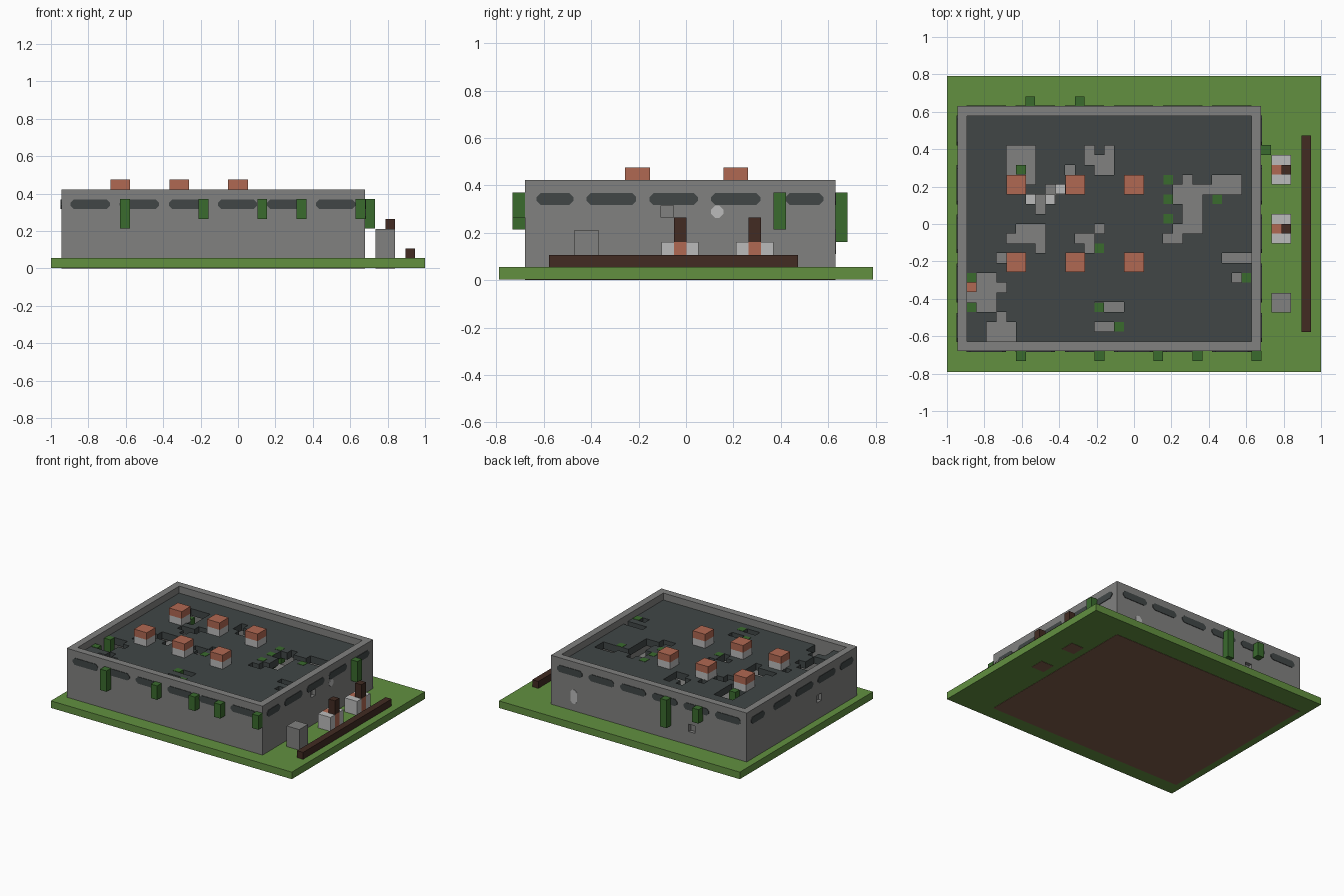
import bpy
import bmesh
from mathutils import Matrix, Vector

if "Cube" in bpy.data.objects:
    bpy.data.objects.remove(bpy.data.objects["Cube"])


def material(name, r, g, b):
    m = bpy.data.materials.new(name)
    m.use_nodes = True
    m.diffuse_color = (r, g, b, 1)
    m.node_tree.nodes["Principled BSDF"].inputs["Base Color"].default_value = (r, g, b, 1)
    return m


STONE = material("grey_stone", .22, .22, .215)
PALE = material("pale_stone", .5, .5, .5)
SLATE = material("dark_slate", .052, .062, .062)
GRASS = material("grass_green", .122, .279, .051)
VINE = material("vine_green", .042, .147, .027)
CLAY = material("terracotta", .434, .138, .084)
WOOD = material("dark_wood", .054, .024, .016)
DIRT = material("dirt_brown", .22, .11, .068)

C = .0525                       # building block size
BASE = .055                     # top of the lawn
X0, X1, Y0, Y1 = -.945, .68, -.68, .63   # outside of the walls
TOP, ROOF = .422, .37


def finish(name, bm, mat):
    me = bpy.data.meshes.new(name)
    bm.to_mesh(me)
    bm.free()
    me.materials.append(mat)
    ob = bpy.data.objects.new(name, me)
    bpy.context.collection.objects.link(ob)
    return ob


def boxes(name, mat, spans):
    """Boxes, each given as (x0, x1, y0, y1, z0, z1)."""
    bm = bmesh.new()
    for x0, x1, y0, y1, z0, z1 in spans:
        size = Matrix.Diagonal((x1 - x0, y1 - y0, z1 - z0, 1))
        centre = Matrix.Translation(((x0 + x1) / 2, (y0 + y1) / 2, (z0 + z1) / 2))
        bmesh.ops.create_cube(bm, size=1, matrix=centre @ size)
    return finish(name, bm, mat)


def block(x, y, z0, z1, size=C):
    h = size / 2
    return (x - h, x + h, y - h, y + h, z0, z1)


def plates(name, mat, side, spans):
    """Thin chamfered plates on a wall, each given as (start, end, z0, z1)."""
    bm = bmesh.new()
    cut, thick = .018, .004
    for a, b, low, high in spans:
        outline = [(a + cut, low), (b - cut, low), (b, low + cut), (b, high - cut),
                   (b - cut, high), (a + cut, high), (a, high - cut), (a, low + cut)]
        if side in "front back":
            y, out = (Y0, -thick) if side == "front" else (Y1, thick)
            points, push = [(u, y, z) for u, z in outline], Vector((0, out, 0))
        else:
            x, out = (X0, -thick) if side == "right" else (X1, thick)
            points, push = [(x, u, z) for u, z in outline], Vector((out, 0, 0))
        face = bm.faces.new([bm.verts.new(p) for p in points])
        new = bmesh.ops.extrude_face_region(bm, geom=[face], use_keep_orig=True)["geom"]
        bmesh.ops.translate(bm, vec=push, verts=[v for v in new if isinstance(v, bmesh.types.BMVert)])
    bmesh.ops.recalc_face_normals(bm, faces=bm.faces)
    return finish(name, bm, mat)


# Lawn, with dirt showing underneath
boxes("lawn", GRASS, [(-1, 1, -.79, .79, .002, BASE)])
boxes("dirt_underside", DIRT, [(X0, X1, Y0, Y1, 0, .003)] +
      [(.735, .84, y - C, y + C, 0, .003) for y in (-.03, .29)])

# Walls: a hollow ring with a few broken-out blocks
walls = boxes("walls", STONE, [(X0, X1, Y0, Y1, BASE, TOP)])
cutter = boxes("wall_cutter", STONE, [
    (X0 + C, X1 - C, Y0 + C, Y1 - C, 0, 1),
    block(X1, -.08, .265, .315), block(-.49, Y1, .155, .21),
    block(X0, -.23, .18, .235)])
for name in ("outer",):
    mod = walls.modifiers.new(name, "BOOLEAN")
    mod.object = cutter
    mod.operation = "DIFFERENCE"
    mod.solver = "EXACT"
bpy.context.view_layer.objects.active = walls
bpy.ops.object.modifier_apply(modifier="outer")
bpy.data.objects.remove(cutter)
boxes("inner_floor", STONE, [(X0 + C, X1 - C, Y0 + C, Y1 - C, BASE - .01, BASE + .006)])

# Slate roof: a grid of blocks with holes (column, row, width, height)
COLS, ROWS = 29, 23
HOLES = [
    (4, 3, 3, 3), (6, 6, 1, 1), (12, 3, 1, 1), (14, 3, 1, 1), (12, 4, 3, 1), (13, 5, 2, 1),
    (10, 5, 1, 1), (8, 7, 2, 1), (6, 8, 3, 1), (7, 9, 1, 1), (22, 6, 1, 1), (25, 6, 3, 2),
    (21, 7, 4, 1), (22, 8, 2, 4), (21, 8, 1, 1), (20, 12, 2, 1), (21, 11, 1, 1),
    (5, 11, 3, 1), (4, 12, 4, 1), (7, 13, 1, 1), (3, 14, 1, 1), (11, 12, 2, 1),
    (12, 13, 1, 1), (13, 11, 1, 1), (26, 14, 3, 1), (27, 16, 1, 1), (0, 16, 3, 4),
    (3, 17, 1, 1), (3, 20, 1, 1), (2, 21, 3, 2), (13, 19, 3, 1), (13, 21, 2, 1)]
LEFT, BACK = X0 + C, Y1 - C
DX, DY = (X1 - X0 - 2 * C) / COLS, (Y1 - Y0 - 2 * C) / ROWS


def in_hole(face):
    p = face.calc_center_median()
    col, row = (p.x - LEFT) / DX, (BACK - p.y) / DY
    return any(c < col < c + w and r < row < r + h for c, r, w, h in HOLES)


def cell(col, row, z0, z1):
    return block(LEFT + (col + .5) * DX, BACK - (row + .5) * DY, z0, z1, .051)


bm = bmesh.new()
bmesh.ops.create_grid(bm, x_segments=COLS, y_segments=ROWS, size=.5)
bmesh.ops.scale(bm, vec=(COLS * DX, ROWS * DY, 1), verts=bm.verts)
bmesh.ops.translate(bm, vec=((X0 + X1) / 2, (Y0 + Y1) / 2, ROOF), verts=bm.verts)
bmesh.ops.delete(bm, geom=[f for f in bm.faces if in_hole(f)], context="FACES")
roof = finish("roof", bm, SLATE)
solid = roof.modifiers.new("thickness", "SOLIDIFY")
solid.thickness = C
solid.offset = -1

# Growth and rubble in the roof holes
boxes("roof_vines", VINE, [cell(c, r, .27, ROOF + .002) for c, r in (
    (5, 5), (20, 6), (20, 8), (20, 10), (25, 8), (0, 16), (0, 19), (13, 13), (13, 19),
    (15, 21), (28, 16))])
boxes("roof_rubble", PALE, [cell(c, r, BASE, .11) for c, r in ((6, 8), (8, 8), (9, 7))])
boxes("fallen_tile", CLAY, [cell(0, 17, BASE, .11)])

# Chimneys
spots = [(x, y) for x in (-.63, -.315, 0) for y in (-.205, .21)]
boxes("chimney_bases", PALE, [block(x, y, ROOF - .005, TOP, .105) for x, y in spots])
boxes("chimney_caps", CLAY, [block(x, y, TOP, .475, .105) for x, y in spots])

# Slit windows
LOW, HIGH = .317, .368
long_row = [(-.895 + k * .2625, -.685 + k * .2625, LOW, HIGH) for k in range(6)]
short_row = [(a, b, LOW, HIGH) for a, b in (
    (-.63, -.475), (-.42, -.21), (-.155, .05), (.105, .315), (.42, .58))]
for side in ("front", "back"):
    plates(side + "_slits", SLATE, side, long_row)
for side in ("left", "right"):
    plates(side + "_slits", SLATE, side, short_row)
plates("left_pale_patch", PALE, "left", [(.105, .158, .263, .315)])
plates("back_pale_patch", PALE, "back", [(.463, .516, .11, .215)])

# Hanging vines
h = C / 2
boxes("front_vines", VINE, [block(x, Y0 - h, z, ROOF) for x, z in (
    (-.605, .213), (-.185, .265), (.13, .265), (.34, .265), (.655, .265))])
boxes("back_vines", VINE, [block(-.555, Y1 + h, .265, ROOF), block(-.29, Y1 + h, .16, ROOF)])
boxes("left_vine", VINE, [block(X1 + h, .395, .213, ROOF)])

# Yard: two hearths with posts, a stone block and a long beam
for name, y in (("front", -.025), ("back", .29)):
    boxes(name + "_hearth_stones", PALE, [
        (.735, .84, y + s - h, y + s + h, BASE, .16) for s in (-C, C)])
    boxes(name + "_hearth_core", CLAY, [(.735, .84, y - h, y + h, BASE, .16)])
    boxes(name + "_hearth_post", WOOD, [(.788, .84, y - h, y + h, .16, .265)])
boxes("stone_block", STONE, [(.735, .84, -.473, -.368, BASE, .21)])
boxes("long_beam", WOOD, [(.895, .945, -.578, .473, BASE, .107)])
